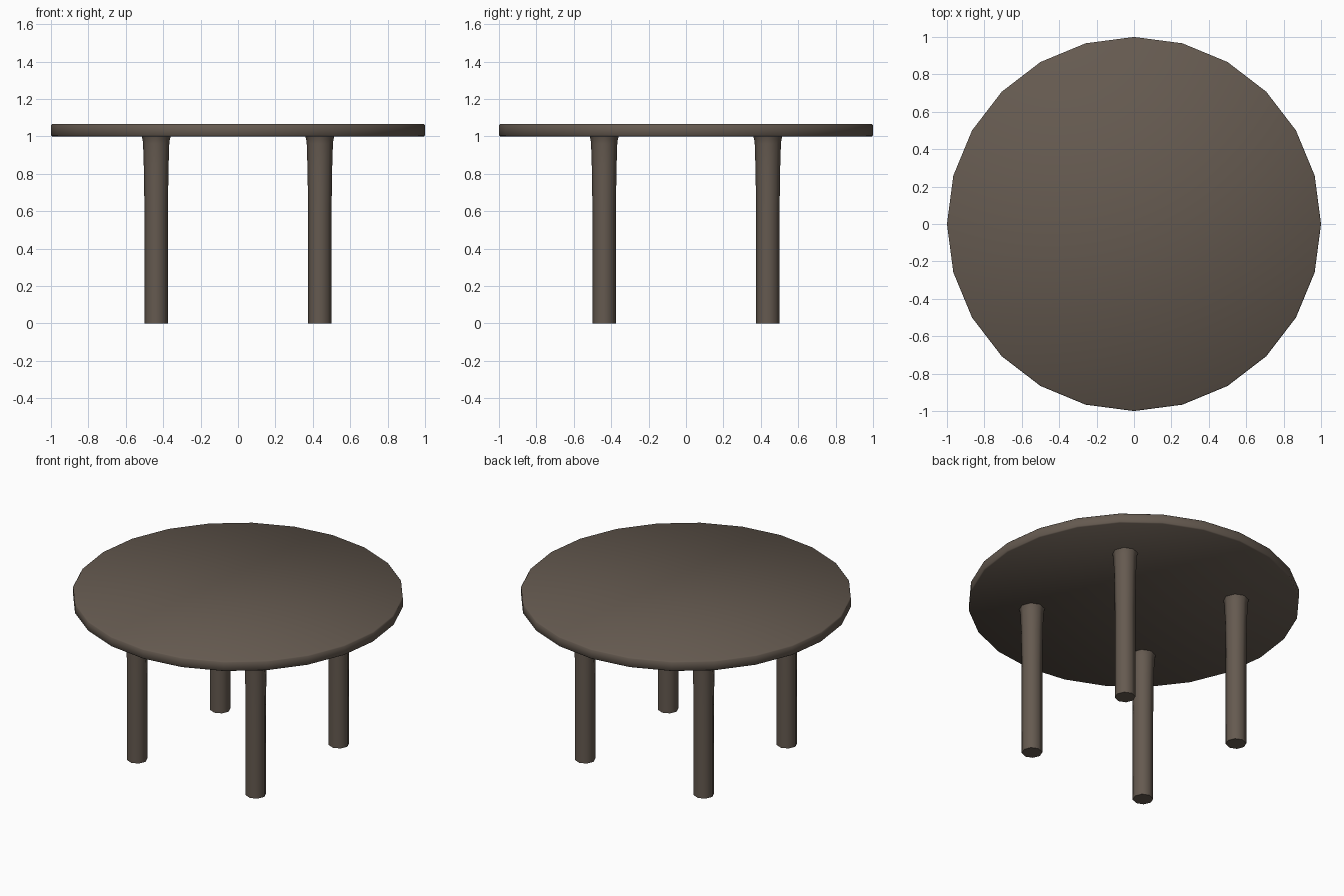
import bpy, bmesh, math

if "Cube" in bpy.data.objects:
    bpy.data.objects.remove(bpy.data.objects["Cube"])

wood = bpy.data.materials.new("dark brown wood")
wood.diffuse_color = (0.13, 0.102, 0.08, 1)
wood.use_nodes = True
wood.node_tree.nodes["Principled BSDF"].inputs["Base Color"].default_value = wood.diffuse_color


def lathe(name, profile, sides, location=(0, 0, 0)):
    """Closed turned part from (radius, height) rings, with capped ends."""
    bm = bmesh.new()
    rings = [[bm.verts.new((r * math.cos(2 * math.pi * i / sides),
                            r * math.sin(2 * math.pi * i / sides), z))
              for i in range(sides)] for r, z in profile]
    for low, high in zip(rings, rings[1:]):
        for i in range(sides):
            j = (i + 1) % sides
            bm.faces.new((low[i], low[j], high[j], high[i]))
    bm.faces.new(rings[0][::-1])
    bm.faces.new(rings[-1])
    for face in bm.faces:
        face.smooth = True
    mesh = bpy.data.meshes.new(name)
    bm.to_mesh(mesh)
    bm.free()
    mesh.materials.append(wood)
    obj = bpy.data.objects.new(name, mesh)
    obj.location = location
    bpy.context.collection.objects.link(obj)
    return obj


# Round top with slightly softened rims, shaded smooth all over
lathe("table_top", [(0.994, 1.0), (1.0, 1.006), (1.0, 1.059), (0.994, 1.065)], 24)

# Four straight legs flaring out where they meet the top
leg_profile = [(0.0625, 0), (0.0625, 0.6), (0.066, 0.83), (0.07, 0.96),
               (0.073, 0.985), (0.078, 1.001)]
for side, x in (("left", -0.4375), ("right", 0.4375)):
    for end, y in (("front", -0.4375), ("back", 0.4375)):
        leg = lathe(f"{end}_{side}_leg", leg_profile, 8, (x, y, 0))
        bpy.ops.object.select_all(action='DESELECT')
        leg.select_set(True)
        bpy.context.view_layer.objects.active = leg
        bpy.ops.object.shade_smooth_by_angle(angle=math.radians(50))
